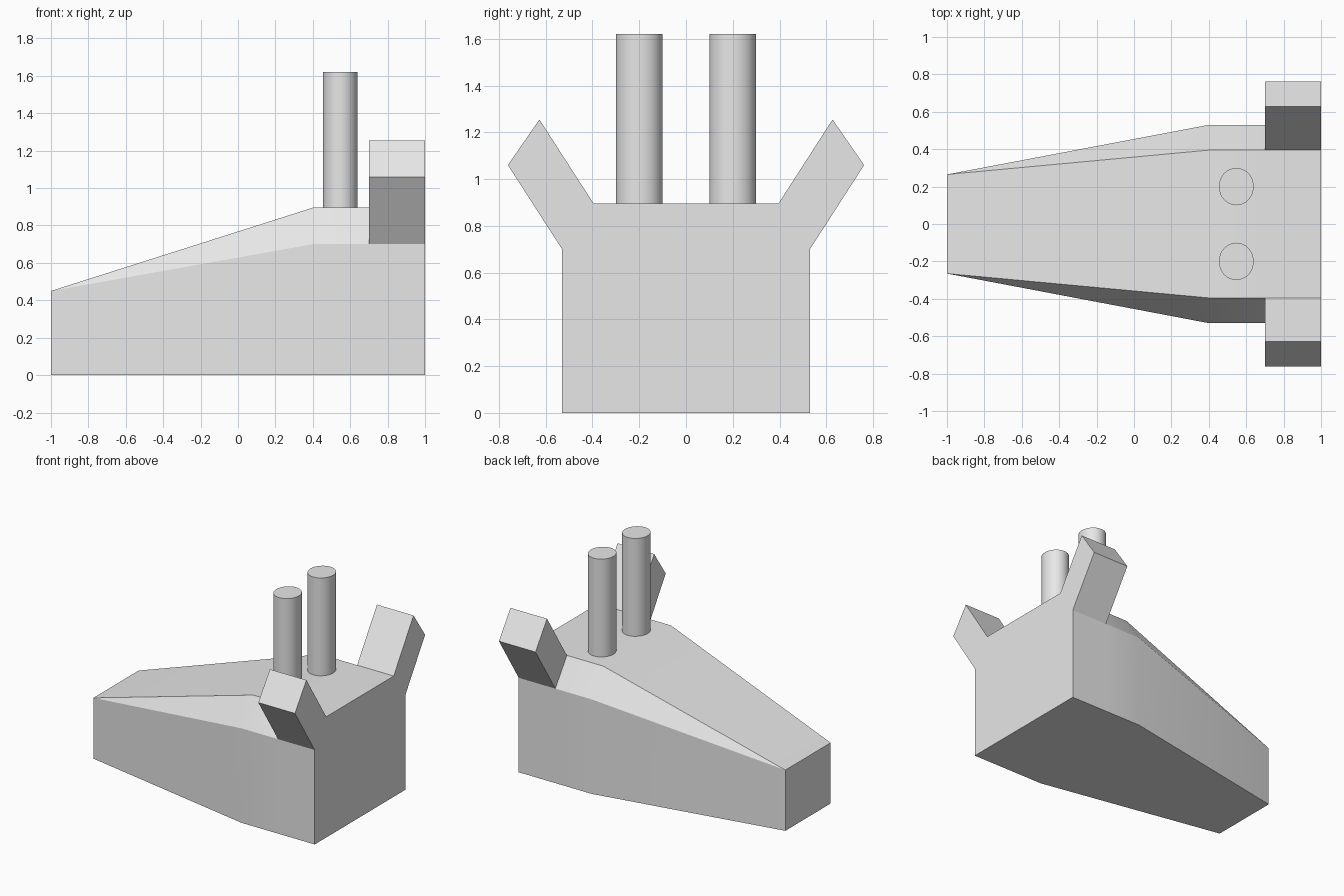
import bpy
import bmesh
import math
from mathutils import Vector

cube = bpy.data.objects.get("Cube")
if cube:
    bpy.data.objects.remove(cube, do_unlink=True)

grey = bpy.data.materials.new("light grey")
grey.use_nodes = True
colour = (0.8, 0.8, 0.8, 1)
grey.diffuse_color = colour
grey.node_tree.nodes["Principled BSDF"].inputs["Base Color"].default_value = colour


def finish(obj):
    obj.data.materials.append(grey)
    bpy.ops.object.select_all(action="DESELECT")
    obj.select_set(True)
    bpy.context.view_layer.objects.active = obj
    bpy.ops.object.shade_smooth_by_angle(angle=math.radians(30))


# Hull: cross-sections lofted from the narrow nose to the square stern
def section(bm, x, side, shoulder, deck, top):
    half = [(side, 0), (side, shoulder), (deck, top)]
    if shoulder == top:
        half.pop()
    outline = half + [(-y, z) for y, z in reversed(half)]
    return [bm.verts.new((x, y, z)) for y, z in outline]


bm = bmesh.new()
nose = section(bm, -1, 0.265, 0.45, 0.265, 0.45)
nose_ring = [nose[i] for i in (0, 1, 1, 2, 2, 3)]  # shoulders taper to a point
rings = [nose_ring] + [section(bm, x, 0.53, 0.70, 0.395, 0.895) for x in (0.4, 0.7, 1)]
bm.faces.new(nose)
bm.faces.new(rings[-1])
shoulders = []
for a, b in zip(rings, rings[1:]):
    for i in range(6):
        j = (i + 1) % 6
        corners = list(dict.fromkeys((a[i], a[j], b[j], b[i])))
        face = bm.faces.new(corners)
        if a is rings[2] and i in (1, 3):
            shoulders.append(face)

# Fins: stern shoulders pulled outward and upward
for face in shoulders:
    sign = 1 if face.calc_center_median().y > 0 else -1
    out = bmesh.ops.extrude_face_region(bm, geom=[face])
    tip = [v for v in out["geom"] if isinstance(v, bmesh.types.BMVert)]
    bmesh.ops.translate(bm, verts=tip, vec=Vector((0, sign * 0.232, 0.36)))
    if face.is_valid:
        bmesh.ops.delete(bm, geom=[face], context="FACES_ONLY")
bmesh.ops.recalc_face_normals(bm, faces=bm.faces)
mesh = bpy.data.meshes.new("hull_with_fins")
bm.to_mesh(mesh)
bm.free()
hull = bpy.data.objects.new("hull_with_fins", mesh)
bpy.context.collection.objects.link(hull)
finish(hull)

# Funnels: slightly oval upright tubes on the deck
for name, y in (("left_funnel", -0.2), ("right_funnel", 0.2)):
    bpy.ops.mesh.primitive_cylinder_add(vertices=32, radius=1, depth=0.74, location=(0.547, y, 1.25))
    funnel = bpy.context.object
    funnel.name = name
    funnel.scale = (0.093, 0.1, 1)
    bpy.ops.object.transform_apply(location=False, rotation=False, scale=True)
    finish(funnel)
